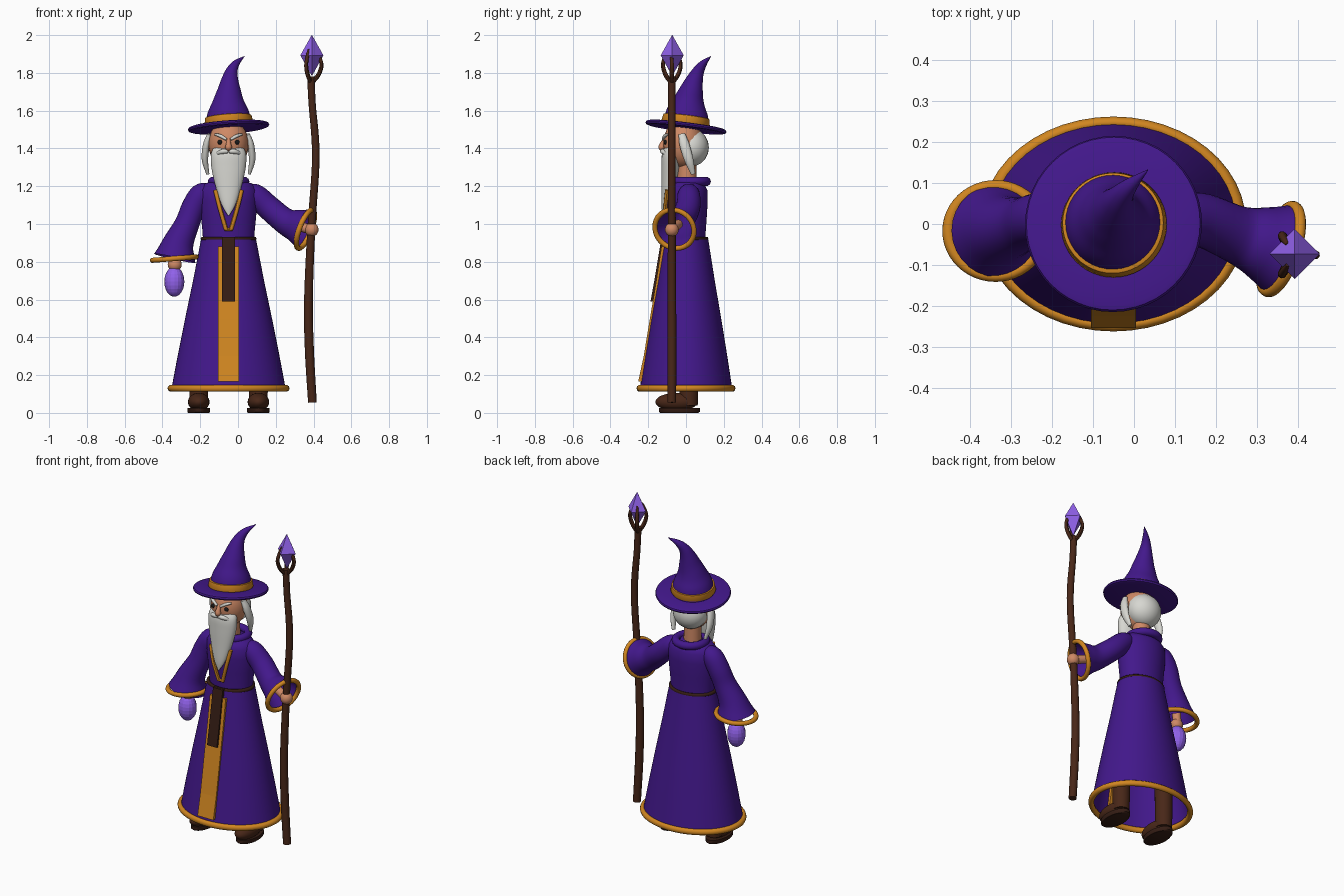
import bpy, bmesh, math
from mathutils import Vector, Euler

if "Cube" in bpy.data.objects:
    bpy.data.objects.remove(bpy.data.objects["Cube"])

CX = -0.05  # body centre line

def mat(name, r, g, b):
    m = bpy.data.materials.new(name)
    m.diffuse_color = (r, g, b, 1)
    m.use_nodes = True
    m.node_tree.nodes["Principled BSDF"].inputs["Base Color"].default_value = m.diffuse_color
    return m

CLOTH = mat("purple_cloth", .055, .009, .26)
GOLD = mat("gold_trim", .64, .24, .015)
BROWN = mat("brown_wood", .065, .02, .009)
DARK = mat("dark_leather", .035, .012, .007)
SKIN = mat("skin", .62, .25, .13)
WHITE = mat("white_hair", .68, .68, .64)
BLACK = mat("black", .01, .01, .01)
CRYSTAL = mat("crystal", .28, .12, .82)

def finish(ob, name, m, smooth=True):
    ob.name = name
    ob.data.materials.append(m)
    if smooth:
        bpy.ops.object.select_all(action='DESELECT')
        ob.select_set(True)
        bpy.context.view_layer.objects.active = ob
        bpy.ops.object.shade_smooth_by_angle(angle=math.radians(45))
    return ob

def from_rings(name, rings, m, caps=True, smooth=True):
    """Skin a list of equal-sized point rings."""
    bm = bmesh.new()
    vs = [[bm.verts.new(p) for p in r] for r in rings]
    n = len(vs[0])
    for a, b in zip(vs, vs[1:]):
        for i in range(n):
            bm.faces.new((a[i], a[(i + 1) % n], b[(i + 1) % n], b[i]))
    if caps:
        bm.faces.new(vs[0][::-1])
        bm.faces.new(vs[-1])
    bmesh.ops.recalc_face_normals(bm, faces=bm.faces)
    me = bpy.data.meshes.new(name)
    bm.to_mesh(me)
    bm.free()
    ob = bpy.data.objects.new(name, me)
    bpy.context.collection.objects.link(ob)
    return finish(ob, name, m, smooth)

def spline(pts, sub):
    """Catmull-Rom through tuples of any length."""
    P = [Vector(p) for p in pts]
    P = [P[0] * 2 - P[1]] + P + [P[-1] * 2 - P[-2]]
    out = []
    for i in range(1, len(P) - 2):
        a, b, c, d = P[i - 1:i + 3]
        for k in range(sub):
            t = k / sub
            out.append(.5 * (2 * b + (c - a) * t + (2 * a - 5 * b + 4 * c - d) * t * t
                             + (3 * b - a - 3 * c + d) * t ** 3))
    return out + [P[-2]]

def loft(name, pts, m, ref=(1, 0, 0), flat=1.0, segs=16, sub=5, caps=True):
    """Sweep an ellipse along points (x, y, z, radius)."""
    s = spline(pts, sub)
    c = [Vector(p[:3]) for p in s]
    rings = []
    for i, p in enumerate(c):
        t = (c[min(i + 1, len(c) - 1)] - c[max(i - 1, 0)]).normalized()
        u = Vector(ref)
        u = (u - t * u.dot(t)).normalized()
        v = t.cross(u)
        r = max(s[i][3], .001)
        rings.append([p + u * r * math.cos(a) + v * r * flat * math.sin(a)
                      for a in (2 * math.pi * k / segs for k in range(segs))])
    return from_rings(name, rings, m, caps)

def lathe(name, prof, m, loc, sy=1.0, rot=(0, 0, 0), caps=True, segs=48):
    """Revolve (radius, z) about z, squashed by sy in y, tilted by rot."""
    R = Euler(rot).to_matrix()
    rings = [[R @ Vector((r * math.cos(a), r * sy * math.sin(a), z)) + Vector(loc)
              for a in (2 * math.pi * k / segs for k in range(segs))] for r, z in prof]
    return from_rings(name, rings, m, caps)

def ball(name, loc, size, m, smooth=True, seg=24, rings=16):
    bpy.ops.mesh.primitive_uv_sphere_add(segments=seg, ring_count=rings, location=loc)
    ob = bpy.context.object
    ob.scale = size
    return finish(ob, name, m, smooth)

def ring(name, loc, R, r, m, normal=(0, 0, 1), sy=1.0):
    bpy.ops.mesh.primitive_torus_add(major_radius=R, minor_radius=r, major_segments=48,
                                     minor_segments=10, location=loc)
    ob = bpy.context.object
    ob.rotation_euler = Vector(normal).to_track_quat('Z', 'Y').to_euler()
    ob.scale = (1, sy, 1)
    return finish(ob, name, m)

# Robe skirt, torso, belt, collar and hem
lathe("robe_skirt", [(.302, .13), (.27, .3), (.23, .5), (.188, .7), (.155, .87), (.145, .92)],
      CLOTH, (CX, 0, 0), .81, caps=False)
lathe("robe_torso", [(.135, .88), (.137, .95), (.145, 1.03), (.153, 1.12), (.15, 1.18),
                     (.125, 1.215), (.06, 1.23)], CLOTH, (CX, .005, 0), .72)
ring("belt", (CX, 0, .922), .137, .011, DARK, sy=.8)
ring("collar", (CX, .022, 1.225), .086, .024, CLOTH)
ring("hem_trim", (CX, 0, .13), .305, .018, GOLD, sy=.81)

# Front panel and belt tail: thin strips laid on the skirt
def strip(name, half, ends, thick, m):
    from_rings(name, [[(CX + sx * half, y + dy, z) for sx, dy in
                       ((-1, 0), (1, 0), (1, thick), (-1, thick))] for y, z in ends], m, smooth=False)

strip("front_panel", .055, [(-.253, .165), (-.224, .3), (-.191, .5), (-.157, .7), (-.13, .88)], .03, GOLD)
strip("belt_tail", .034, [(-.188, .59), (-.168, .7), (-.138, .88), (-.128, .93)], .025, DARK)

# Neckline trim
for s in (-1, 1):
    loft("neckline_trim", [(CX + s * .07, -.1, 1.18, .011), (CX + s * .045, -.108, 1.08, .011),
                           (CX + s * .013, -.1, .97, .011)], GOLD, segs=8)
loft("neckline_clasp", [(CX - .022, -.1, .972, .008), (CX + .022, -.1, .972, .008)], GOLD,
     ref=(0, 0, 1), segs=8)

# Sleeves with cuffs and hands
loft("left_sleeve", [(-.15, .015, 1.17, .045), (-.195, .015, 1.155, .06), (-.235, .012, 1.09, .063),
                     (-.27, .0, 1.0, .065), (-.315, -.012, .9, .082), (-.335, -.017, .818, .112)],
     CLOTH, ref=(0, 1, 0), segs=28, caps=False)
ring("left_cuff", (-.337, -.017, .817), .11, .014, GOLD, (-.08, 0, 1), 1.05)
loft("right_sleeve", [(.05, .015, 1.17, .045), (.095, .015, 1.15, .06), (.165, .01, 1.085, .065),
                      (.25, -.025, 1.015, .07), (.31, -.045, .99, .09), (.355, -.06, .973, .112)],
     CLOTH, ref=(0, 1, 0), segs=28, caps=False)
ring("right_cuff", (.357, -.061, .973), .108, .014, GOLD, (1, -.32, -.38))
loft("left_wrist", [(-.325, -.015, .9, .024), (-.335, -.017, .79, .026)], SKIN)
ball("left_hand", (-.335, -.02, .785), (.037, .034, .036), SKIN)
loft("right_wrist", [(.28, -.04, 1.0, .024), (.38, -.07, .972, .026)], SKIN, ref=(0, 1, 0))
ball("right_hand", (.39, -.075, .97), (.036, .036, .037), SKIN)
ball("orb", (-.337, -.02, .695), (.053, .053, .08), CRYSTAL, False, 16, 12)

# Legs and boots
for s in (-1, 1):
    x = CX + s * .158
    lathe("boot_shaft", [(.047, .04), (.05, .12), (.052, .36)], BROWN, (x, .015, 0), segs=24)
    ball("boot_foot", (x, -.05, .058), (.057, .112, .048), BROWN)
    lathe("boot_sole", [(.056, 0), (.06, .006), (.06, .026)], DARK, (x, -.035, 0), 1.8, segs=32)

# Neck, head, ears and hair
lathe("neck", [(.052, 1.18), (.05, 1.36)], SKIN, (CX, .005, 0), segs=24)
ball("head", (CX, -.015, 1.425), (.106, .106, .13), SKIN)
ball("back_hair", (CX, .027, 1.405), (.104, .094, .1), WHITE)

# Face
loft("nose", [(CX, -.108, 1.455, .009), (CX, -.125, 1.425, .013), (CX, -.128, 1.405, .018),
              (CX, -.122, 1.388, .008)], SKIN, sub=4)
loft("beard", [(CX, -.06, 1.4, .08), (CX, -.078, 1.37, .093), (CX, -.083, 1.3, .091),
               (CX, -.095, 1.2, .069), (CX, -.112, 1.1, .036), (CX, -.122, 1.045, .004)],
     WHITE, flat=.52, segs=24)
for s in (-1, 1):
    ball("eye", (CX + s * .045, -.108, 1.433), (.013, .01, .013), BLACK, seg=16, rings=10)
    ball("ear", (CX + s * .106, -.005, 1.42), (.016, .022, .032), SKIN, seg=16, rings=10)
    loft("eyebrow", [(CX + s * .072, -.095, 1.474, .005), (CX + s * .045, -.112, 1.467, .009),
                     (CX + s * .012, -.121, 1.448, .007)], WHITE, ref=(0, 0, 1), segs=10)
    loft("moustache", [(CX + s * .002, -.126, 1.384, .009), (CX + s * .035, -.122, 1.383, .013),
                       (CX + s * .078, -.095, 1.365, .004)], WHITE, ref=(0, 0, 1), segs=10)
    loft("side_lock", [(CX + s * .1, -.022, 1.475, .018), (CX + s * .117, -.008, 1.42, .026),
                       (CX + s * .125, .015, 1.34, .024), (CX + s * .11, .038, 1.265, .012)],
         WHITE, ref=(0, 1, 0), flat=.7)

# Hat: tilted brim and band, bent cone
TILT = (math.radians(-7), math.radians(-4), 0)
lathe("hat_brim", [(.01, -.008), (.2, -.012), (.212, -.008), (.216, 0), (.212, .008), (.2, .012),
                   (.12, .014), (.01, .014)], CLOTH, (CX, 0, 1.513), rot=TILT)
lathe("hat_band", [(.127, -.02), (.129, -.016), (.123, .018), (.119, .02)], GOLD,
      (CX, 0, 1.55), rot=TILT)
loft("hat_cone", [(CX, 0, 1.515, .125), (CX, .005, 1.59, .11), (-.05, .015, 1.65, .083),
                  (-.047, .027, 1.7, .065), (-.043, .045, 1.76, .046), (-.033, .066, 1.81, .031),
                  (-.01, .093, 1.85, .019), (.034, .132, 1.888, .001)], CLOTH, segs=40)

# Staff: crooked shaft, three prongs, crystal
SX, SY = .388, -.075
loft("staff_shaft", [(.394, SY, .055, .023), (.378, SY, .33, .024), (.373, SY, .6, .023),
                     (.388, SY, .97, .021), (.41, SY, 1.29, .02), (.409, SY, 1.45, .02),
                     (.393, SY, 1.63, .019), (.386, SY, 1.78, .02)], BROWN, segs=12)
for k in range(3):
    a = k * 2 * math.pi / 3
    loft("staff_prong", [(SX + d * math.cos(a), SY + d * math.sin(a), z, r) for d, z, r in
                         ((.005, 1.75, .012), (.038, 1.79, .012), (.054, 1.84, .011),
                          (.042, 1.89, .009), (.028, 1.925, .005))], BROWN, ref=(.3, 1, .1), segs=8)
lathe("staff_crystal", [(.001, 1.785), (.061, 1.893), (.001, 2.0)], CRYSTAL, (SX + .003, SY + .002, 0),
      segs=4).data.shade_flat()
